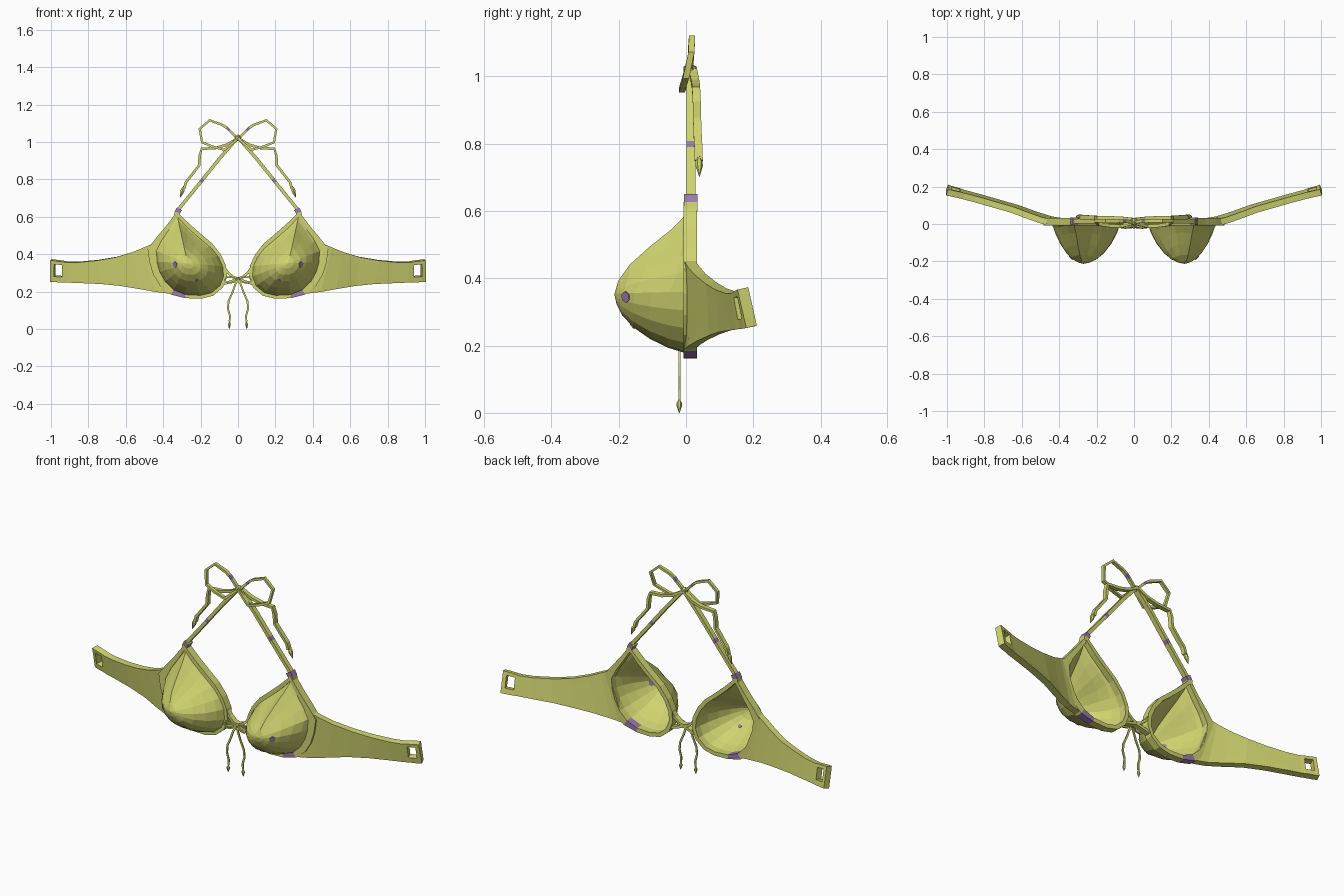
import bpy, bmesh, math
from mathutils import Vector
from mathutils.bvhtree import BVHTree

if "Cube" in bpy.data.objects:
    bpy.data.objects.remove(bpy.data.objects["Cube"])


def material(name, col):
    m = bpy.data.materials.new(name)
    m.diffuse_color = (*col, 1)
    m.use_nodes = True
    m.node_tree.nodes["Principled BSDF"].inputs["Base Color"].default_value = m.diffuse_color
    return m


LIME = material("lime_fabric", (0.63, 0.66, 0.16))
PURPLE = material("dusty_purple", (0.33, 0.20, 0.40))


def finish(name, bm, mirror=True, thick=0, offset=0):
    """Turn a bmesh into a flat-shaded object, optionally thickened and mirrored."""
    bmesh.ops.recalc_face_normals(bm, faces=bm.faces)
    me = bpy.data.meshes.new(name)
    bm.to_mesh(me)
    bm.free()
    me.materials.append(LIME)
    me.materials.append(PURPLE)
    ob = bpy.data.objects.new(name, me)
    bpy.context.collection.objects.link(ob)
    if thick:
        s = ob.modifiers.new("thickness", 'SOLIDIFY')
        s.thickness, s.offset = thick, offset
    if mirror:
        m = ob.modifiers.new("mirror", 'MIRROR')
        m.use_mirror_merge = False
    return ob


def ribbon(name, pts, w, d, purple=()):
    """Sweep a w (in the xz plane) by d (along y) rectangle through the points."""
    pts = [Vector(p) for p in pts]
    bm = bmesh.new()
    rings = []
    for i, p in enumerate(pts):
        t = pts[min(i + 1, len(pts) - 1)] - pts[max(i - 1, 0)]
        n = Vector((-t.z, 0, t.x)).normalized() * w / 2
        y = Vector((0, d / 2, 0))
        rings.append([bm.verts.new(p + o) for o in (n + y, n - y, -n - y, -n + y)])
    for i in range(len(rings) - 1):
        for k in range(4):
            f = bm.faces.new((rings[i][k], rings[i][(k + 1) % 4],
                              rings[i + 1][(k + 1) % 4], rings[i + 1][k]))
            f.material_index = int(i in purple)
    bm.faces.new(rings[0])
    bm.faces.new(rings[-1])
    return finish(name, bm)


def lathe_tip(name, start, end, profile, sides=6):
    """Pointed cord end: radius profile along a line from start to end."""
    a, b = Vector(start), Vector(end)
    q = (b - a).to_track_quat('Z', 'Y')
    bm = bmesh.new()
    rings = []
    for t, r in profile:
        c = a.lerp(b, t)
        rings.append([bm.verts.new(c + q @ Vector((r * math.cos(k * math.tau / sides),
                      r * math.sin(k * math.tau / sides), 0))) for k in range(sides)])
    for r0, r1 in zip(rings, rings[1:]):
        for k in range(sides):
            j = (k + 1) % sides
            bm.faces.new((r0[k], r0[j], r1[j], r1[k]))
    bm.faces.new(rings[0])
    bm.faces.new(rings[-1])
    finish(name, bm)


# Cup outline in front view: x, z, rim width
OUTLINE = [(.325, .605, .022), (.27, .55, .016), (.21, .497, .016), (.15, .447, .016),
           (.105, .39, .016), (.08, .335, .016), (.075, .28, .016), (.095, .23, .016),
           (.14, .192, .016), (.20, .178, .016), (.28, .182, .017), (.345, .208, .028),
           (.39, .252, .034), (.42, .305, .036), (.436, .36, .037), (.442, .42, .042),
           (.415, .475, .026), (.37, .54, .018)]
AX, AZ, DEPTH = .27, .352, .213
N = len(OUTLINE)

# Cups: rings from the rim to the apex, fuller below than above
bm = bmesh.new()
rings = []
for t in (1, .9, .75, .55, .35, .16):
    ring = []
    for x, z, _ in OUTLINE:
        up = max(0, (z - AZ) / math.hypot(x - AX, z - AZ))
        f = (1 - t * t) ** (.8 + 1.0 * up)
        ring.append(bm.verts.new((AX + (x - AX) * t, .004 - DEPTH * f, AZ + (z - AZ) * t)))
    rings.append(ring)
apex = bm.verts.new((AX, -DEPTH + .002, AZ))
for r0, r1 in zip(rings, rings[1:]):
    for k in range(N):
        j = (k + 1) % N
        bm.faces.new((r0[k], r0[j], r1[j], r1[k]))
for k in range(N):
    bm.faces.new((rings[-1][k], rings[-1][(k + 1) % N], apex))
bm.normal_update()
tree = BVHTree.FromBMesh(bm)
finish("cups", bm, thick=.004)

# Small purple spots, laid on the cup surface
for x, z, r in ((.335, .345, .017), (.222, .26, .010)):
    loc, nor, _, _ = tree.ray_cast(Vector((x, -1, z)), Vector((0, 1, 0)))
    bm = bmesh.new()
    bmesh.ops.create_cone(bm, cap_ends=True, segments=6, radius1=r, radius2=r, depth=.0095)
    q = nor.to_track_quat('Z', 'Y')
    for v in bm.verts:
        v.co = loc + q @ v.co
    for f in bm.faces:
        f.material_index = 1
    finish("cup_spot", bm)

# Rim binding around each cup, with a purple patch at the bottom
bm = bmesh.new()
loops = []
for i, (x, z, w) in enumerate(OUTLINE):
    p, q = OUTLINE[i - 1], OUTLINE[(i + 1) % N]
    n = Vector((-(q[1] - p[1]), 0, q[0] - p[0])).normalized()
    if n.dot(Vector((x - AX, 0, z - AZ))) < 0:
        n = -n
    c = Vector((x, 0, z))
    a, b = c - n * .006, c + n * w
    loops.append([bm.verts.new(v + Vector((0, y, 0)))
                  for v, y in ((a, -.008), (b, -.008), (b, .033), (a, .033))])
for i in range(N):
    r0, r1 = loops[i], loops[(i + 1) % N]
    for k in range(4):
        f = bm.faces.new((r0[k], r0[(k + 1) % 4], r1[(k + 1) % 4], r1[k]))
        f.material_index = int(i == 10)
finish("cup_rims", bm)

# Side bands: top x, top z, bottom x, bottom z, y
BAND = [(.465, .452, .365, .19, .012), (.50, .437, .44, .20, .022),
        (.56, .412, .52, .215, .045), (.65, .385, .62, .232, .08),
        (.75, .368, .73, .243, .11), (.85, .358, .84, .248, .14),
        (.91, .358, .91, .251, .157), (.935, .362, .935, .252, .165),
        (.98, .368, .98, .254, .176), (1.0, .37, 1.0, .256, .182)]
ROWS = (0, .26, .84, 1)
bm = bmesh.new()
grid = []
for i, (xt, zt, xb, zb, y) in enumerate(BAND):
    tilt = .026 * i / 9
    grid.append([bm.verts.new((xb + (xt - xb) * s, y + tilt * (.5 - s),
                               zb + (zt - zb) * s)) for s in ROWS])
for i in range(len(BAND) - 1):
    for j in range(3):
        if not (i == 7 and j == 1):          # buckle slot
            bm.faces.new((grid[i][j], grid[i + 1][j], grid[i + 1][j + 1], grid[i][j + 1]))
finish("side_bands", bm, thick=.034)

# Neck straps with purple base and purple mark
ribbon("neck_strap", [(.322, .015, .635), (.20, .015, .785), (.186, .015, .803),
                      (.10, .015, .91), (0, .015, 1.025)], .018, .026, purple=(1,))
ribbon("strap_base", [(.328, .014, .600), (.325, .014, .622), (.313, .014, .643)],
       .03, .04, purple=(1,))

# Neck bow: loops, tails, tips and knot
ribbon("neck_bow_loop", [(0, .01, 1.015), (.045, .015, 1.06), (.062, .015, 1.077),
                         (.085, .016, 1.092), (.152, .018, 1.116), (.205, .016, 1.07),
                         (.192, 0, .998), (.135, -.008, .975), (.072, -.012, .958),
                         (0, .005, 1.02)], .013, .018, purple=(1,))
ribbon("neck_bow_tail", [(0, .02, 1.02), (.06, .027, .985), (.12, .03, .968),
                         (.195, .03, .963), (.205, .032, .925), (.208, .033, .875),
                         (.25, .035, .82), (.278, .037, .785), (.288, .038, .75)], .014, .024)
TIP = ((0, .004), (.12, .005), (.3, .011), (.5, .011), (1, .001))
lathe_tip("neck_tail_tip", (.288, .038, .765), (.309, .04, .703), TIP)

# Centre bow between the cups
ribbon("centre_tie", [(.082, .012, .345), (.055, .01, .302), (.025, .008, .277),
                      (0, .006, .27)], .014, .03)
ribbon("centre_tie_lower", [(.09, .012, .238), (.045, .01, .252), (0, .006, .266)], .014, .03)
ribbon("centre_bow_loop", [(0, -.012, .263), (.03, -.016, .276), (.06, -.018, .278),
                           (.072, -.018, .262), (.055, -.02, .245), (.025, -.018, .25),
                           (0, -.012, .265)], .008, .008)
ribbon("centre_bow_tail", [(0, -.015, .265), (.016, -.02, .235), (.028, -.02, .20),
                           (.05, -.02, .15), (.054, -.02, .11), (.043, -.02, .07),
                           (.045, -.02, .04)], .010, .006)
lathe_tip("centre_tail_tip", (.045, -.02, .045), (.047, -.02, 0),
          ((0, .003), (.15, .003), (.35, .008), (.55, .008), (1, .001)))

# Knots
for name, z, y, r in (("neck_knot", 1.022, .012, .022), ("centre_knot", .266, -.01, .015)):
    bm = bmesh.new()
    bmesh.ops.create_icosphere(bm, subdivisions=1, radius=r)
    for v in bm.verts:
        v.co = Vector((v.co.x, v.co.y + y, v.co.z * .8 + z))
    finish(name, bm, mirror=False)
